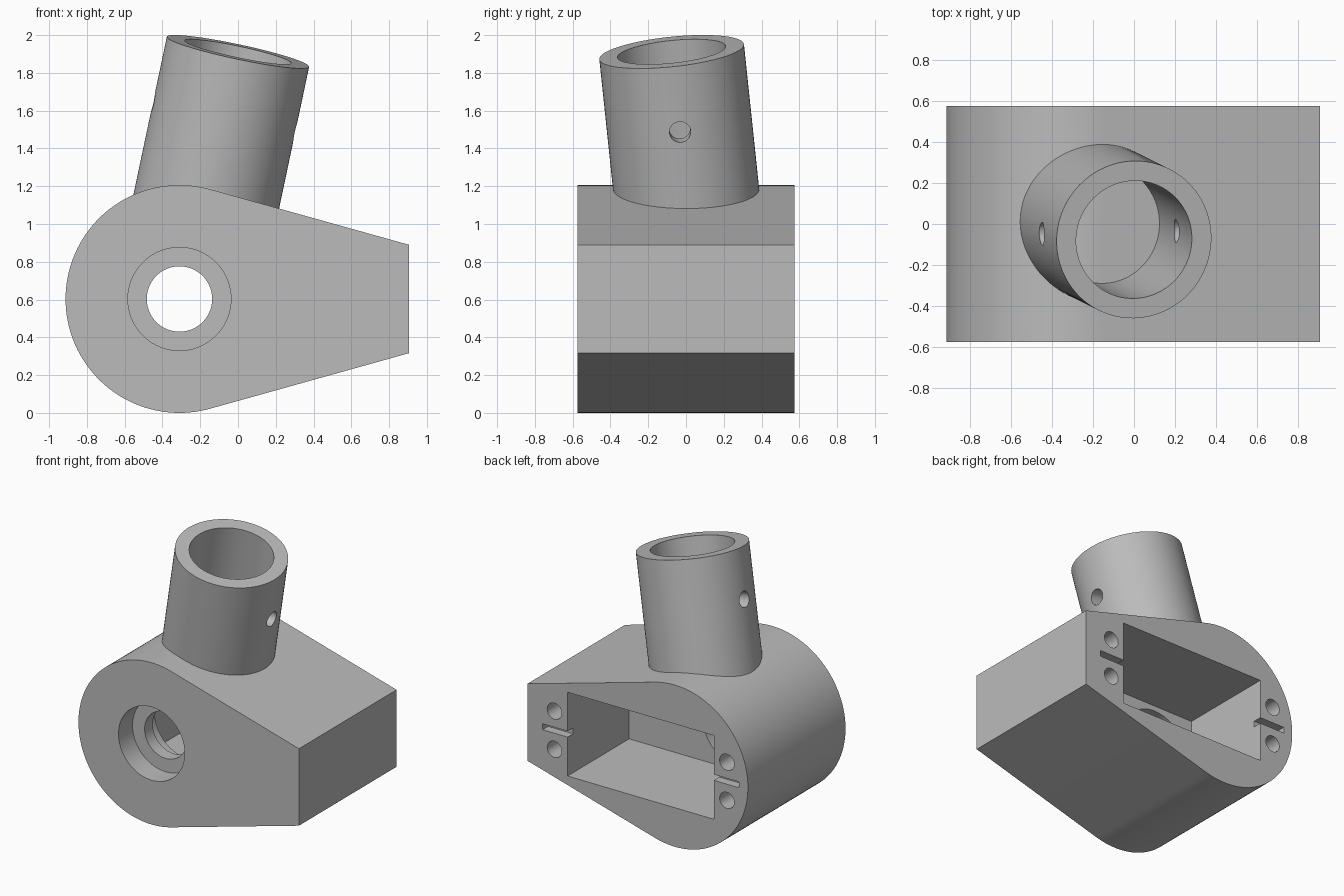
import bpy, bmesh
from math import sin, cos, asin, atan2, hypot, radians, pi
from mathutils import Matrix, Vector

if "Cube" in bpy.data.objects:
    bpy.data.objects.remove(bpy.data.objects["Cube"], do_unlink=True)

grey = bpy.data.materials.new("plain_grey")
grey.use_nodes = True
grey.diffuse_color = (0.5, 0.5, 0.5, 1)
grey.node_tree.nodes["Principled BSDF"].inputs["Base Color"].default_value = (0.5, 0.5, 0.5, 1)

HUB_X, HUB_Z, HUB_R = -0.31, 0.603, 0.603
END_X, END_HALF = 0.905, 0.287
HALF_Y = 0.575
CAVITY_FLOOR = -0.15


def finish(name, bm):
    bmesh.ops.recalc_face_normals(bm, faces=bm.faces)
    mesh = bpy.data.meshes.new(name)
    bm.to_mesh(mesh)
    bm.free()
    mesh.materials.append(grey)
    obj = bpy.data.objects.new(name, mesh)
    bpy.context.collection.objects.link(obj)
    return obj


def cylinder(name, radius, length, matrix, segments=96):
    bm = bmesh.new()
    bmesh.ops.create_cone(bm, cap_ends=True, segments=segments, radius1=radius,
                          radius2=radius, depth=length, matrix=matrix)
    return finish(name, bm)


def y_cylinder(name, radius, x, z, y0, y1, segments=96):
    place = Matrix.Translation((x, (y0 + y1) / 2, z)) @ Matrix.Rotation(pi / 2, 4, 'X')
    return cylinder(name, radius, y1 - y0, place, segments)


def box(name, low, high):
    low, high = Vector(low), Vector(high)
    bm = bmesh.new()
    size = Matrix.Diagonal((*(high - low), 1))
    bmesh.ops.create_cube(bm, size=1, matrix=Matrix.Translation((low + high) / 2) @ size)
    return finish(name, bm)


def combine(target, tool, operation='DIFFERENCE'):
    tool.hide_render = True
    mod = target.modifiers.new(operation.lower(), 'BOOLEAN')
    mod.operation, mod.solver, mod.object = operation, 'EXACT', tool
    bpy.context.view_layer.objects.active = target
    bpy.ops.object.modifier_apply(modifier=mod.name)
    bpy.data.objects.remove(tool, do_unlink=True)


# Teardrop housing: round hub with tangent sides tapering to a flat end
run = END_X - HUB_X
tangent = atan2(END_HALF, run) + pi / 2 - asin(0)
reach = hypot(run, END_HALF)
start = atan2(END_HALF, run) + pi / 2 - asin(HUB_R / reach)
start = atan2(END_HALF, run) + (pi / 2 - asin(HUB_R / reach))
STEPS = 80
profile = [(END_X, HUB_Z - END_HALF), (END_X, HUB_Z + END_HALF)]
for i in range(STEPS + 1):
    a = start + (2 * pi - 2 * start) * i / STEPS
    profile.append((HUB_X + HUB_R * cos(a), HUB_Z + HUB_R * sin(a)))
bm = bmesh.new()
face = bm.faces.new([bm.verts.new((x, -HALF_Y, z)) for x, z in profile])
side = bmesh.ops.extrude_face_region(bm, geom=[face])
bmesh.ops.translate(bm, vec=(0, 2 * HALF_Y, 0),
                    verts=[v for v in side["geom"] if isinstance(v, bmesh.types.BMVert)])
housing = finish("housing_with_tube", bm)

# Rectangular cavity open at the back
cavity = box("cavity", (-0.632, CAVITY_FLOOR, HUB_Z - 0.312), (0.574, 0.7, HUB_Z + 0.312))
combine(housing, cavity)

# Bearing seats on both sides of a thin flange, and the bore through it
for r, y0, y1 in ((0.273, -0.7, -0.41), (0.273, -0.315, 0.0), (0.173, -0.5, -0.2)):
    combine(housing, y_cylinder("bearing_bore", r, HUB_X, HUB_Z, y0, y1))

# Blind screw holes and shallow slots beside the cavity
for hole_x, slot_x0, slot_x1 in ((0.682, 0.55, 0.78), (-0.74, -0.839, -0.6)):
    for dz in (-0.142, 0.142):
        combine(housing, y_cylinder("screw_hole", 0.06, hole_x, HUB_Z + dz, 0.25, 0.7, 40))
    combine(housing, box("slot", (slot_x0, HALF_Y - 0.065, HUB_Z - 0.022),
                         (slot_x1, 0.7, HUB_Z + 0.022)))

# Leaning tube with an open bore and a cross pin hole
LENGTH = 0.906
lean = Matrix.Rotation(radians(6), 4, 'X') @ Matrix.Rotation(radians(11.9), 4, 'Y')
frame = Matrix.Translation((0, -0.076, 1.912)) @ lean
middle = frame @ Matrix.Translation((0, 0, -LENGTH / 2))
tube = cylinder("tube", 0.385, LENGTH, middle)
combine(tube, cylinder("tube_bore", 0.288, LENGTH + 0.4, middle))
pin = frame @ Matrix.Translation((0, 0, -0.356)) @ Matrix.Rotation(pi / 2, 4, 'Y')
combine(tube, cylinder("pin_hole", 0.056, 1.2, pin, 40))
combine(housing, tube, 'UNION')

# Smooth round walls, crisp edges
bpy.ops.object.select_all(action='DESELECT')
housing.select_set(True)
bpy.context.view_layer.objects.active = housing
bpy.ops.object.shade_smooth_by_angle(angle=radians(25))
